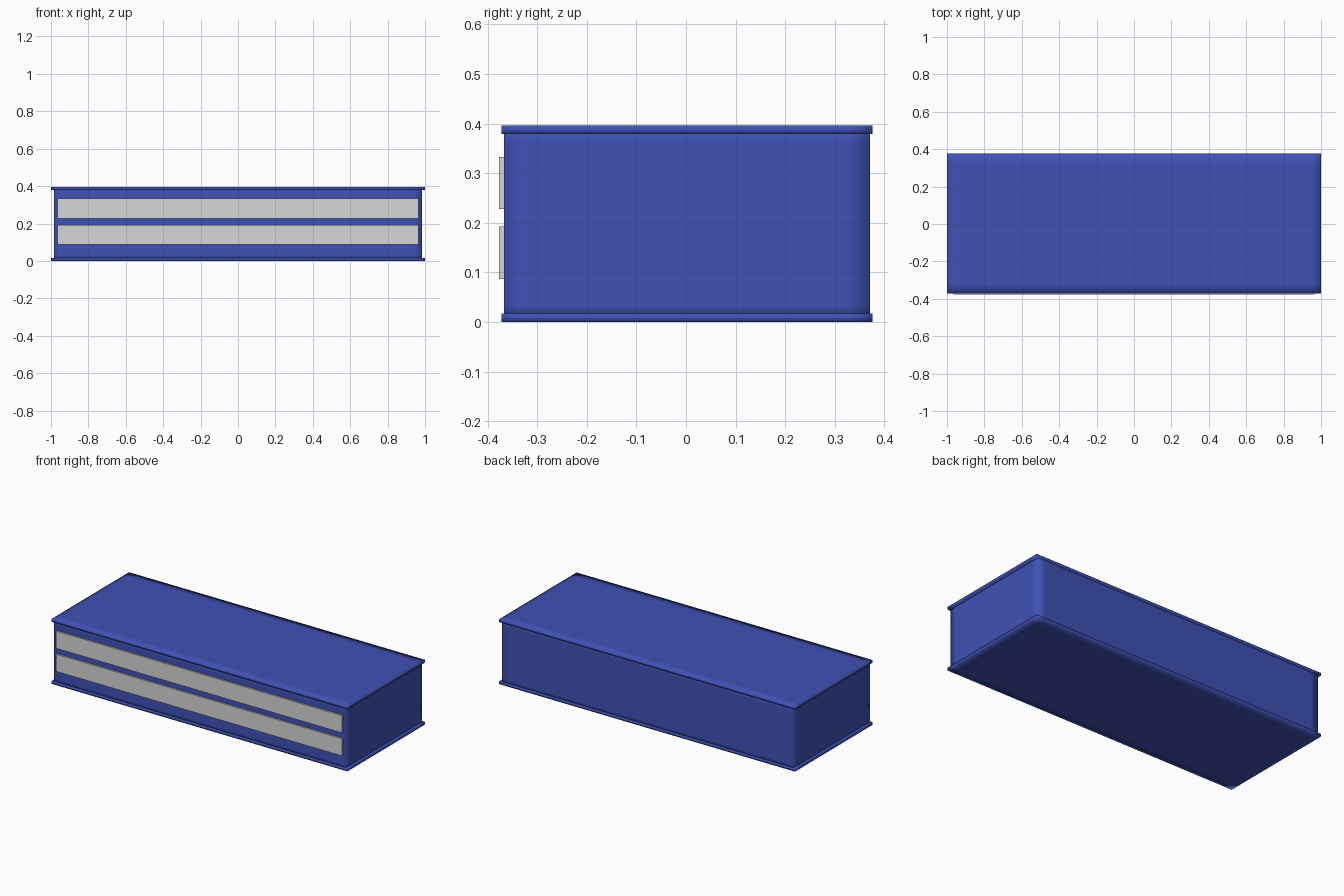
import bpy, bmesh
from mathutils import Vector

if "Cube" in bpy.data.objects:
    bpy.data.objects.remove(bpy.data.objects["Cube"])


def material(name, color):
    m = bpy.data.materials.new(name)
    m.diffuse_color = (*color, 1)
    m.use_nodes = True
    m.node_tree.nodes["Principled BSDF"].inputs["Base Color"].default_value = m.diffuse_color
    return m


blue = material("indigo_blue", (0.05, 0.083, 0.462))
grey = material("light_grey", (0.67, 0.67, 0.67))


def box(name, lo, hi, mat, margins=None):
    """Box between two corners; margins add edge loops near the borders for soft smooth shading."""
    lo, hi = Vector(lo), Vector(hi)
    bm = bmesh.new()
    bmesh.ops.create_cube(bm, size=1)
    for v in bm.verts:
        v.co = [(lo[i] + hi[i]) / 2 + v.co[i] * (hi[i] - lo[i]) for i in range(3)]
    if margins:
        for axis, d in enumerate(margins):
            if not d:
                continue
            normal = Vector((0, 0, 0))
            normal[axis] = 1
            for pos in (lo[axis] + d, hi[axis] - d):
                bmesh.ops.bisect_plane(bm, geom=bm.verts[:] + bm.edges[:] + bm.faces[:],
                                       plane_co=normal * pos, plane_no=normal)
    for f in bm.faces:
        f.smooth = bool(margins)
    me = bpy.data.meshes.new(name)
    bm.to_mesh(me)
    bm.free()
    me.materials.append(mat)
    ob = bpy.data.objects.new(name, me)
    bpy.context.collection.objects.link(ob)
    return ob


# Main body with softly shaded corners
box("body", (-0.985, -0.367, 0.008), (0.985, 0.371, 0.388), blue, (0.05, 0.05, 0.025))

# Slightly overhanging bottom and top slabs
for name, z in (("bottom_slab", 0.0), ("top_slab", 0.379)):
    box(name, (-1, -0.372, z), (1, 0.376, z + 0.017), blue, (0.05, 0.05, 0))

# Two drawer fronts
for name, z in (("lower_drawer_front", 0.087), ("upper_drawer_front", 0.228)):
    box(name, (-0.966, -0.377, z), (0.966, -0.366, z + 0.105), grey)
